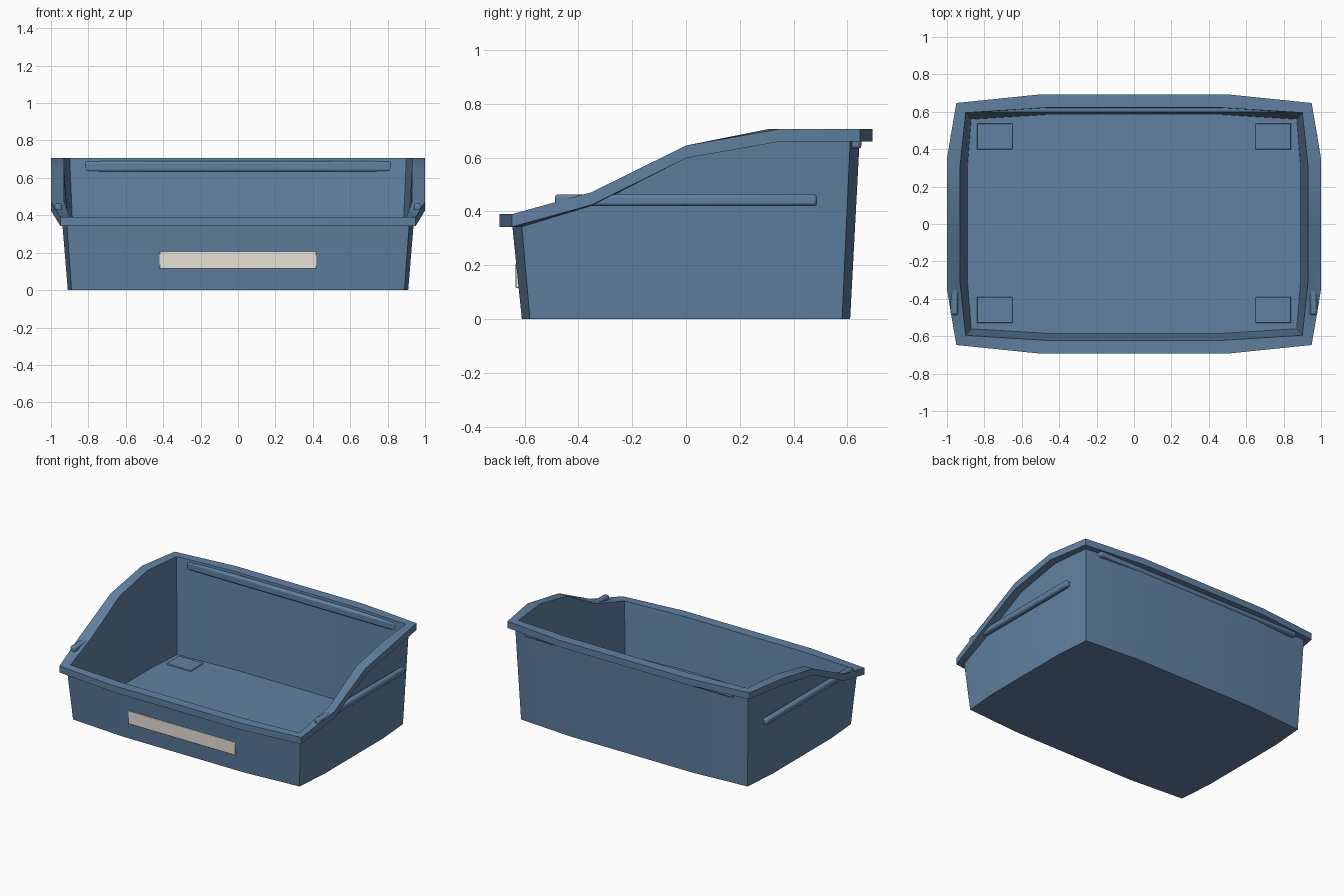
import bpy, bmesh, math

if "Cube" in bpy.data.objects:
    bpy.data.objects.remove(bpy.data.objects["Cube"])

def material(name, rgb):
    m = bpy.data.materials.new(name)
    m.diffuse_color = (*rgb, 1)
    m.use_nodes = True
    m.node_tree.nodes["Principled BSDF"].inputs["Base Color"].default_value = m.diffuse_color
    return m

blue = material("blue_plastic", (0.12, 0.22, 0.36))
cream = material("label_cream", (0.80, 0.76, 0.68))

def finish(ob, mat):
    ob.data.materials.append(mat)
    bpy.ops.object.select_all(action='DESELECT')
    ob.select_set(True)
    bpy.context.view_layer.objects.active = ob
    bpy.ops.object.shade_smooth_by_angle(angle=math.radians(30))

def box(name, lo, hi, mat, bevel=0):
    bpy.ops.mesh.primitive_cube_add(size=1, location=[(a + b) / 2 for a, b in zip(lo, hi)])
    ob = bpy.context.object
    ob.name = name
    ob.scale = [b - a for a, b in zip(lo, hi)]
    bpy.ops.object.transform_apply(location=False, scale=True)
    if bevel:
        mod = ob.modifiers.new("soft_edges", 'BEVEL')
        mod.width, mod.segments = bevel, 2
    finish(ob, mat)

def outline(corner, end, side):
    """Bowed rectangle, counter-clockwise from the front left corner."""
    (cx, cy), (ex, ey), (sx, sy) = corner, end, side
    return [(-cx, -cy), (-ex, -ey), (ex, -ey), (cx, -cy), (sx, -sy), (sx, 0), (sx, sy),
            (cx, cy), (ex, ey), (-ex, ey), (-cx, cy), (-sx, sy), (-sx, 0), (-sx, -sy)]

# Tub: low front, swept sides, high back; all loops share one rim height per point
low, dip, mid, top = 0.39, 0.472, 0.645, 0.707
rim = [low, low, low, low, dip, mid, top, top, top, top, top, top, mid, dip]
lip = 0.047
outer_floor = outline((0.89, 0.58), (0.48, 0.61), (0.91, 0.33))
wall_top = outline((0.915, 0.61), (0.49, 0.645), (0.945, 0.34))
rim_out = outline((0.95, 0.647), (0.50, 0.693), (1.0, 0.35))
rim_in = outline((0.90, 0.595), (0.47, 0.622), (0.93, 0.31))
inner_floor = outline((0.87, 0.56), (0.46, 0.585), (0.89, 0.31))
n = len(rim)
loops = [(outer_floor, [0] * n),
         (wall_top, [z - lip for z in rim]),
         (rim_out, [z - lip for z in rim]),
         (rim_out, rim),
         (rim_in, rim),
         (inner_floor, [0.03] * n)]
bm = bmesh.new()
rings = [[bm.verts.new((x, y, z)) for (x, y), z in zip(pts, zs)] for pts, zs in loops]
for a, b in zip(rings, rings[1:]):
    for i in range(n):
        j = (i + 1) % n
        bm.faces.new((a[i], a[j], b[j], b[i]))
bm.faces.new(rings[0][::-1])
bm.faces.new(rings[-1])
bmesh.ops.recalc_face_normals(bm, faces=bm.faces)
mesh = bpy.data.meshes.new("bin_body")
bm.to_mesh(mesh)
bm.free()
body = bpy.data.objects.new("bin_body", mesh)
bpy.context.collection.objects.link(body)
finish(body, blue)

# Side runners and floor pads, mirrored left and right
for s, tag in ((-1, "left"), (1, "right")):
    xs = sorted((s * 0.94, s * 0.98))
    box(f"side_runner_{tag}", (xs[0], -0.487, 0.42), (xs[1], 0.487, 0.464), blue, 0.012)
    xs = sorted((s * 0.65, s * 0.84))
    for y, end in ((-0.46, "front"), (0.468, "back")):
        box(f"floor_pad_{end}_{tag}", (xs[0], y - 0.07, 0.01), (xs[1], y + 0.07, 0.04), blue, 0.004)

# Back stiffening bar, passing through the back wall
box("back_bar", (-0.82, 0.595, 0.633), (0.82, 0.652, 0.69), blue, 0.012)

# Front label plate
box("label_plate", (-0.42, -0.633, 0.115), (0.42, -0.605, 0.207), cream, 0.003)
